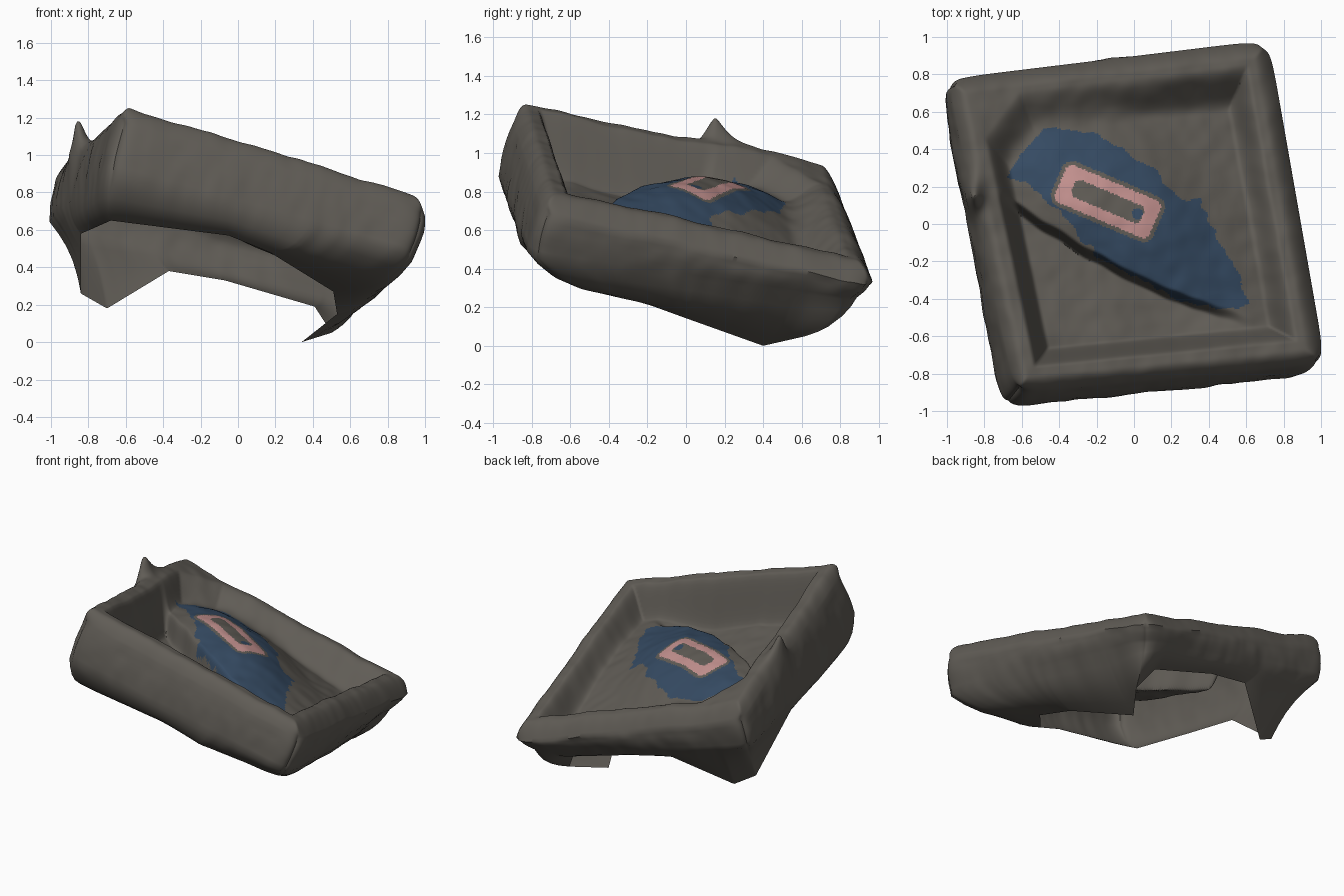
import bpy, bmesh, math
from mathutils import Vector, noise

if "Cube" in bpy.data.objects:
    bpy.data.objects.remove(bpy.data.objects["Cube"])

N = 180  # grid resolution across the tray


def material(name, rgb):
    m = bpy.data.materials.new(name)
    m.diffuse_color = (*rgb, 1)
    m.use_nodes = True
    m.node_tree.nodes["Principled BSDF"].inputs["Base Color"].default_value = m.diffuse_color
    return m


MATS = [material("stone_grey", (0.118, 0.108, 0.093)),
        material("dull_blue", (0.036, 0.070, 0.125)),
        material("dusty_pink", (0.55, 0.285, 0.275))]

# Corner order: front left, front right, back right, back left (x, y, drop below rim plane)
RIM = [(-0.64, -0.91, 0), (1.025, -0.75, 0), (0.72, 0.985, 0), (-1.005, 0.775, 0)]
BELLY = [(-0.70, -0.985, 0.42), (0.96, -0.81, 0.37), (0.65, 0.90, 0.21), (-1.04, 0.745, 0.32)]
# Ragged lower edge: perimeter position, x, y, z
HEM = [(0, -0.68, -0.78, 0.65), (0.4, -0.05, -0.80, 0.57), (0.65, 0.17, -0.75, 0.48),
       (1, 0.51, -0.35, 0.27), (1.5, 0.53, -0.02, 0.15), (1.8, 0.34, 0.40, 0.0),
       (2, 0.50, 0.62, 0.05), (2.12, 0.41, 0.70, 0.19), (2.45, -0.07, 0.71, 0.33),
       (2.65, -0.37, 0.69, 0.38), (2.87, -0.70, 0.45, 0.18), (3, -0.84, 0.40, 0.26),
       (3.4, -0.84, 0.0, 0.58), (3.7, -0.77, -0.35, 0.61), (4, -0.68, -0.78, 0.65)]
# Outline of the blue patch
PATCH = [(-0.47, 0.52), (-0.2, 0.48), (0, 0.36), (0.15, 0.25), (0.22, 0.14), (0.36, 0.13),
         (0.45, -0.1), (0.55, -0.25), (0.62, -0.42), (0.55, -0.46), (0.25, -0.42),
         (0.05, -0.3), (-0.2, -0.18), (-0.35, 0.02), (-0.55, 0.2), (-0.68, 0.25), (-0.6, 0.38)]


def smooth(t):
    t = min(max(t, 0), 1)
    return t * t * (3 - 2 * t)


def plane(x, y):
    return 0.866 - 0.278 * x - 0.274 * y


def lump(x, y, z=0.0):
    return 0.014 * noise.noise(Vector((x * 4, y * 4, z * 4))) \
        + 0.006 * noise.noise(Vector((x * 11, y * 11, z * 11)))


def quad_point(c, u, v):
    """Bilinear point in a quad, with rounded corners; u and v run -1..1."""
    k = 1 - 0.05 * abs(u * v) ** 16
    u, v = u * k, v * k
    w = [(1 - u) * (1 - v) / 4, (1 + u) * (1 - v) / 4, (1 + u) * (1 + v) / 4, (1 - u) * (1 + v) / 4]
    return [sum(a * p[n] for a, p in zip(w, c)) for n in range(3)]


def top_height(u, v, x, y):
    # Inner wall falls: steep at front and left, gentle at right and back
    e = [(1 + v) * 0.85, (1 - u) * 0.82, (1 - v) * 0.85, (1 + u) * 0.82]
    start, run = (0.13, 0.12, 0.11, 0.13), (0.10, 0.15, 0.24, 0.10)
    fall = min(smooth((d - s) / r) for d, s, r in zip(e, start, run))
    # Filled-in back left inner corner
    fall = min(fall, smooth((e[2] + e[3] - 0.46) / 0.28))
    # Floor: a mound with a cliff along its front left, above a lower pit
    ca, sa = math.cos(-0.58), math.sin(-0.58)
    dx, dy = x + 0.08, y - 0.10
    a, b = dx * ca + dy * sa, -dx * sa + dy * ca
    q = (a / (0.72 if a < 0 else 0.68)) ** 2 + (b / (0.43 if b > 0 else 0.34)) ** 2
    mound = -0.23 + 0.21 * math.exp(-q ** 1.15)
    line = 0.12 - 0.5 * (x + 0.68) - 0.07 * math.sin(math.pi * (x + 0.68) / 1.28) \
        + 0.012 * noise.noise(Vector((x * 9, 3, 0)))
    pit = -0.32 + 0.11 * smooth((x - 0.2) / 0.5)
    floor = pit + (mound - pit) * smooth((y - line) / 0.07 + 0.5)
    edge = min(e)
    h = fall * floor - 0.10 * (1 - min(edge / 0.09, 1)) ** 2
    # Spike and swelling on the left rim
    h += 0.18 * math.exp(-((x + 0.865) / 0.05) ** 2 - abs((y - 0.15) / 0.085) ** 1.5)
    h += 0.035 * math.exp(-((y - 0.35) / 0.25) ** 2) * smooth((0.25 - e[3]) / 0.15)
    return plane(x, y) + h + lump(x, y)


def hem_point(t):
    for p, q in zip(HEM, HEM[1:]):
        if t <= q[0]:
            f = (t - p[0]) / (q[0] - p[0])
            return Vector(p[1:]).lerp(Vector(q[1:]), f)
    return Vector(HEM[-1][1:])


def inside(x, y, poly):
    hit = False
    for (x1, y1), (x2, y2) in zip(poly, poly[1:] + poly[:1]):
        if (y1 > y) != (y2 > y) and x < (x2 - x1) * (y - y1) / (y2 - y1) + x1:
            hit = not hit
    return hit


def rounded_box(a, b, la, lb, r):
    """Signed distance to a rounded rectangle."""
    qa, qb = abs(a) - la + r, abs(b) - lb + r
    return math.hypot(max(qa, 0), max(qb, 0)) + min(max(qa, qb), 0) - r


def colour(x, y):
    a0 = math.radians(-23)
    dx, dy = x + 0.14, y - 0.12
    a, b = dx * math.cos(a0) + dy * math.sin(a0), -dx * math.sin(a0) + dy * math.cos(a0)
    if rounded_box(a, b, 0.20, 0.05, 0.03) < 0:
        return 1 if math.hypot(a - 0.17, b) < 0.03 else 0
    d = rounded_box(a, b, 0.275, 0.108, 0.04)
    if d < 0:
        return 2
    if d < 0.022:
        return 0
    jag = 0.02 * noise.noise(Vector((x * 16, y * 16, 5)))
    return 1 if inside(x + jag, y + jag, PATCH) else 0


def add_object(name, bm):
    bmesh.ops.recalc_face_normals(bm, faces=bm.faces)
    me = bpy.data.meshes.new(name)
    bm.to_mesh(me)
    bm.free()
    for m in MATS:
        me.materials.append(m)
    ob = bpy.data.objects.new(name, me)
    bpy.context.collection.objects.link(ob)
    bpy.context.view_layer.objects.active = ob
    ob.select_set(True)
    bpy.ops.object.shade_smooth_by_angle(angle=math.radians(50))
    ob.select_set(False)


# Tray: rim, inner walls, floor and mound as one surface
bm = bmesh.new()
grid = []
for j in range(N + 1):
    row = []
    for i in range(N + 1):
        u, v = 2 * i / N - 1, 2 * j / N - 1
        x, y, _ = quad_point(RIM, u, v)
        row.append(bm.verts.new((x, y, top_height(u, v, x, y))))
    grid.append(row)
for j in range(N):
    for i in range(N):
        f = bm.faces.new((grid[j][i], grid[j][i + 1], grid[j + 1][i + 1], grid[j + 1][i]))
        c = f.calc_center_median()
        f.material_index = colour(c.x, c.y)

# Outer walls: from the rim over a bulge, then in to the ragged hem
loop = [(i, 0) for i in range(N)] + [(N, j) for j in range(N)] \
    + [(N - i, N) for i in range(N)] + [(0, N - j) for j in range(N)]
columns = []
for n, (i, j) in enumerate(loop):
    u, v = 2 * i / N - 1, 2 * j / N - 1
    t = 4 * n / len(loop)
    top = grid[j][i]
    bx, by, drop = quad_point(BELLY, u, v)
    hem = hem_point(t)
    belly = Vector((bx, by, max(plane(bx, by) - drop, hem.z + 0.06)))
    out = Vector((bx, by, 0)).normalized()
    col = [top]
    for k in range(1, 7):
        p = top.co.lerp(belly, k / 6)
        p += out * (0.012 * math.sin(math.pi * k / 6) + lump(*p))
        col.append(bm.verts.new(p))
    # Fuller at the front right corner, hollow at the back left leg
    fullness = 1 + 0.7 * math.exp(-((t - 1) / 0.3) ** 2) - 1.7 * math.exp(-((t - 3) / 0.35) ** 2)
    sag = (out - Vector((0, 0, 0.8))) * min(0.035, 0.12 * (belly - hem).length) * fullness
    for k in range(1, 6):
        col.append(bm.verts.new(col[6].co.lerp(hem, k / 5) + sag * math.sin(math.pi * k / 5)))
    columns.append(col)
for p, q in zip(columns, columns[1:] + columns[:1]):
    for k in range(11):
        bm.faces.new((p[k], p[k + 1], q[k + 1], q[k]))
add_object("tilted_tray", bm)
